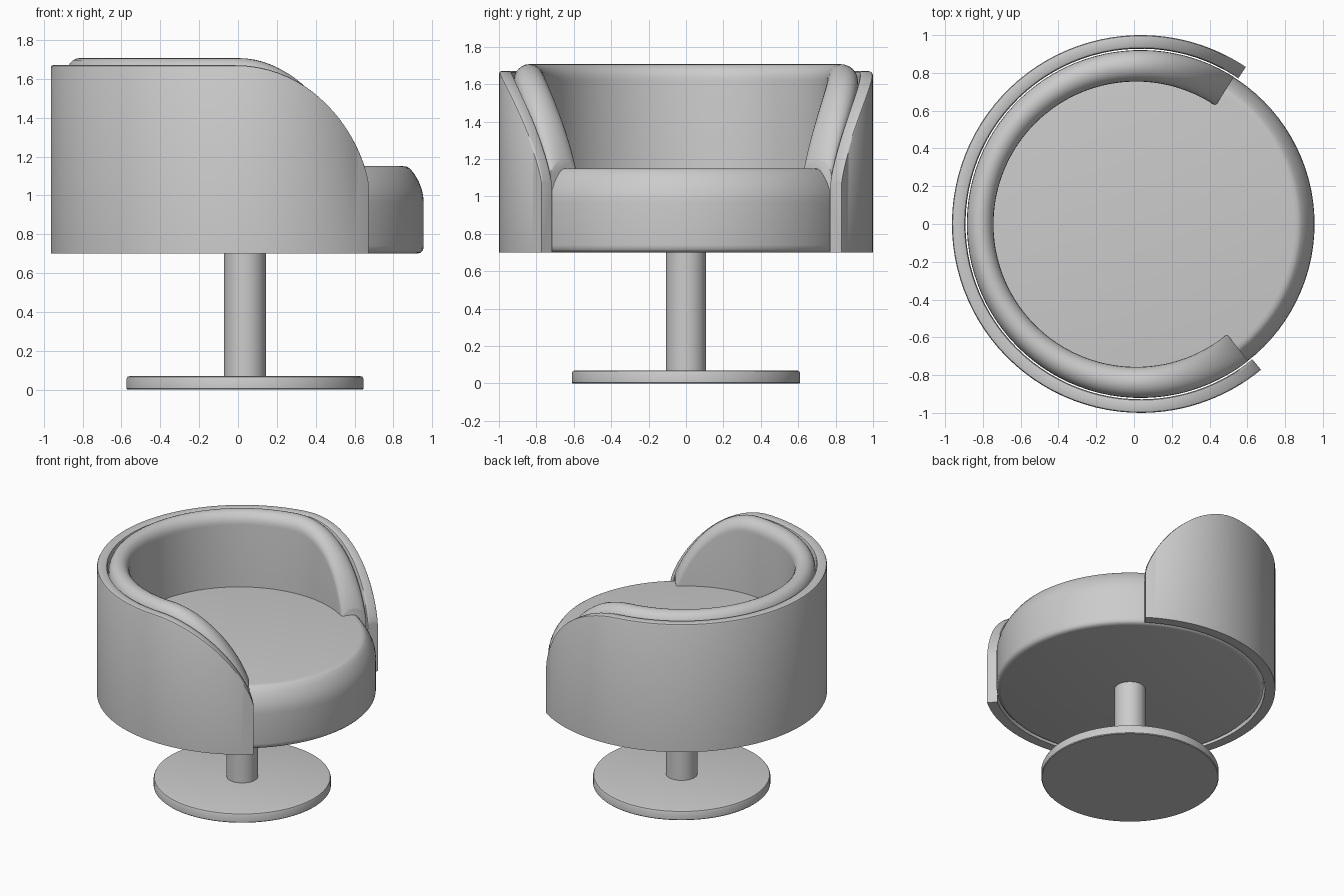
import bpy, bmesh, math
from mathutils import Matrix

if "Cube" in bpy.data.objects:
    bpy.data.objects.remove(bpy.data.objects["Cube"])

CX = 0.036                    # axis of the chair
TURN = math.radians(2.85)     # the back is swivelled slightly


def finish(bm, name, matrix):
    bmesh.ops.recalc_face_normals(bm, faces=bm.faces[:])
    me = bpy.data.meshes.new(name)
    bm.to_mesh(me)
    bm.free()
    ob = bpy.data.objects.new(name, me)
    bpy.context.collection.objects.link(ob)
    ob.matrix_world = matrix
    bpy.ops.object.select_all(action='DESELECT')
    ob.select_set(True)
    bpy.context.view_layer.objects.active = ob
    bpy.ops.object.shade_smooth_by_angle(angle=math.radians(40))
    return ob


def lathe(name, profile, n=96):
    """Solid of revolution from an (r, z) profile, capped at both ends."""
    bm = bmesh.new()
    rings = [[bm.verts.new((r * math.cos(2 * math.pi * i / n),
                            r * math.sin(2 * math.pi * i / n), z))
              for i in range(n)] for r, z in profile]
    for a, b in zip(rings, rings[1:]):
        for i in range(n):
            j = (i + 1) % n
            bm.faces.new((a[i], a[j], b[j], b[i]))
    bm.faces.new(rings[0])
    bm.faces.new(rings[-1])
    return finish(bm, name, Matrix.Translation((CX, 0, 0)))


def arc_sweep(name, end, section):
    """Sweep an angle-dependent closed (r, z) section around the open arc."""
    half = [end + (96 - end) * (i / 24) ** 2 for i in range(25)]
    half += [96 + 84 * i / 24 for i in range(1, 25)]
    angles = half + [360 - a for a in half[-2::-1]]
    bm = bmesh.new()
    rings = []
    for deg in angles:
        a = math.radians(deg)
        rings.append([bm.verts.new((r * math.cos(a), r * math.sin(a), z))
                      for r, z in section(min(deg, 360 - deg))])
    n = len(rings[0])
    for p, q in zip(rings, rings[1:]):
        for i in range(n):
            j = (i + 1) % n
            bm.faces.new((p[i], p[j], q[j], q[i]))
    bm.faces.new(rings[0])
    bm.faces.new(rings[-1])
    return finish(bm, name,
                  Matrix.Translation((CX, 0, 0)) @ Matrix.Rotation(TURN, 4, 'Z'))


def rim_height(deg):
    """Top edge: level round the back, sweeping down to the arm ends."""
    t = min(max((deg - 53.35) / 42, 0), 1)
    return 1.07 + 0.6 * (1 - (1 - t) ** 2) ** 0.72


def shell_section(deg):
    h = rim_height(deg)
    return [(0.928, 0.7), (1.0, 0.7), (1.0, h - 0.012), (0.996, h - 0.003),
            (0.988, h), (0.944, h), (0.933, h - 0.005), (0.928, h - 0.018)]


def cushion_section(deg):
    h = rim_height(deg) + 0.037
    r_in = 0.755 - 0.025 * math.cos(math.radians(deg))
    mid, half = (0.921 + r_in) / 2, (0.921 - r_in) / 2
    top = [(mid + half * math.cos(math.pi * i / 12),
            h - 0.085 + 0.085 * math.sin(math.pi * i / 12)) for i in range(13)]
    return [(r_in, 0.95), (0.921, 0.95)] + top


# Pedestal
lathe("base_disc", [(0.605, 0), (0.61, 0.005), (0.61, 0.055),
                    (0.605, 0.066), (0.59, 0.07)])
lathe("post", [(0.108, 0.06), (0.108, 0.72)], 48)

# Round seat with softened rims
lathe("seat", [(0.885, 0.7), (0.905, 0.705), (0.917, 0.718), (0.92, 0.74),
               (0.92, 0.965), (0.917, 1.0), (0.909, 1.035), (0.893, 1.075),
               (0.872, 1.11), (0.85, 1.138), (0.835, 1.147), (0.815, 1.15)])

# Wrap-around back: outer shell and padded lining
arc_sweep("back_shell", 53.35, shell_section)
arc_sweep("back_cushion", 54.8, cushion_section)
